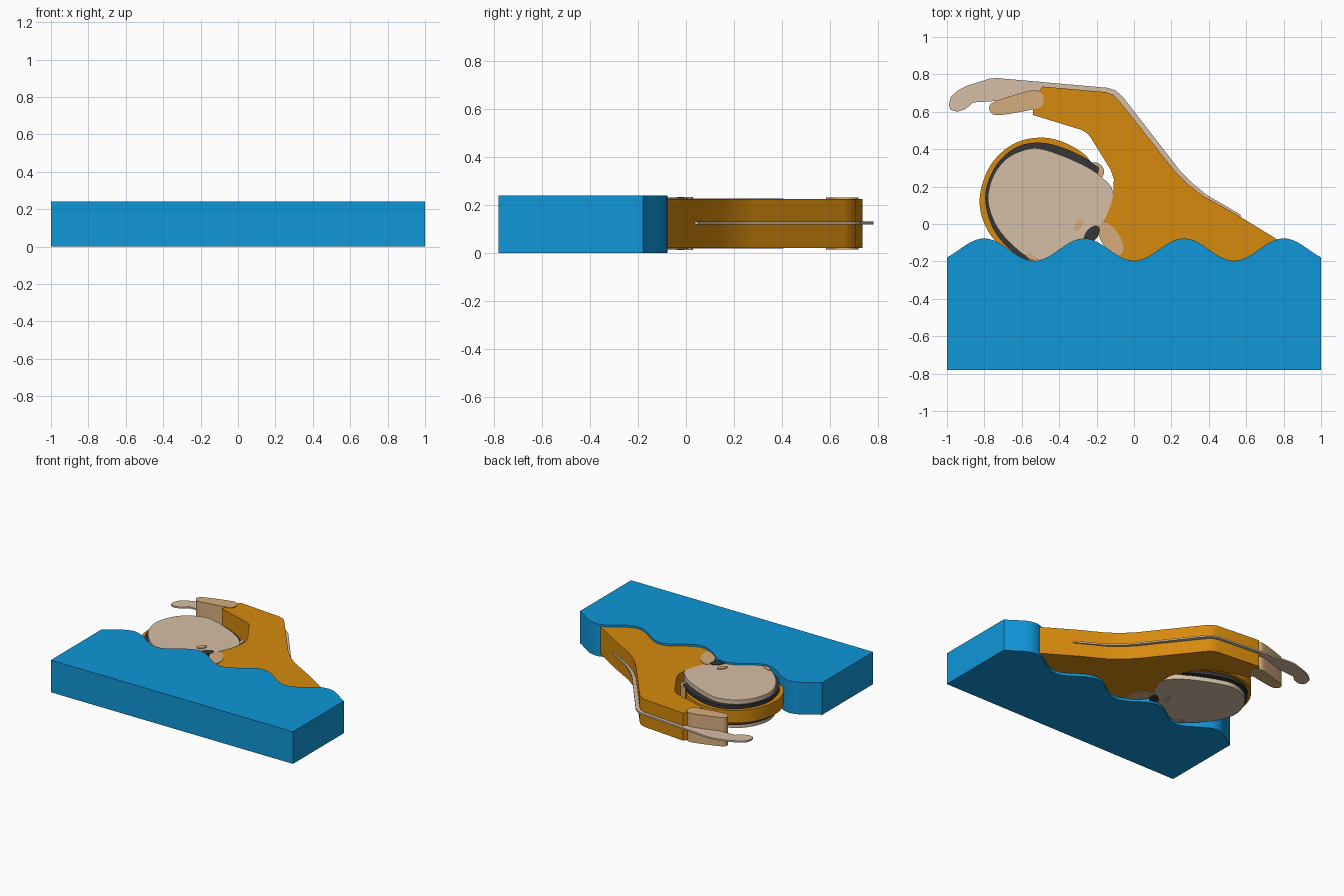
import bpy
import bmesh
import math

if "Cube" in bpy.data.objects:
    bpy.data.objects.remove(bpy.data.objects["Cube"], do_unlink=True)


def material(name, rgb):
    mat = bpy.data.materials.new(name)
    mat.use_nodes = True
    linear = [((c + 0.055) / 1.055) ** 2.4 for c in rgb]
    mat.diffuse_color = (*linear, 1)
    mat.node_tree.nodes["Principled BSDF"].inputs["Base Color"].default_value = (*linear, 1)
    return mat


blue = material("water blue", (0.06, 0.59, 0.85))
orange = material("suit orange", (0.84, 0.54, 0.05))
pale = material("pale skin", (0.84, 0.75, 0.65))
tan = material("tan skin", (0.84, 0.68, 0.49))
dark = material("charcoal", (0.21, 0.21, 0.21))


def smooth_loop(points, steps=6):
    """Closed Catmull-Rom curve through the points."""
    out = []
    n = len(points)
    for i in range(n):
        p = [points[(i + k) % n] for k in (-1, 0, 1, 2)]
        for s in range(steps):
            t = s / steps
            out.append(tuple(
                0.5 * (2 * b + (c - a) * t + (2 * a - 5 * b + 4 * c - d) * t * t
                       + (3 * b - a - 3 * c + d) * t ** 3)
                for a, b, c, d in zip(*p)))
    return out


def slab(name, outline, low, high, mat):
    """Extrude a flat outline between two heights."""
    bm = bmesh.new()
    face = bm.faces.new([bm.verts.new((x, y, low)) for x, y in outline])
    top = bmesh.ops.extrude_face_region(bm, geom=[face])["geom"]
    moved = [v for v in top if isinstance(v, bmesh.types.BMVert)]
    bmesh.ops.translate(bm, vec=(0, 0, high - low), verts=moved)
    bmesh.ops.recalc_face_normals(bm, faces=bm.faces)
    mesh = bpy.data.meshes.new(name)
    bm.to_mesh(mesh)
    bm.free()
    mesh.materials.append(mat)
    obj = bpy.data.objects.new(name, mesh)
    bpy.context.collection.objects.link(obj)
    bpy.ops.object.select_all(action="DESELECT")
    obj.select_set(True)
    bpy.context.view_layer.objects.active = obj
    bpy.ops.object.shade_smooth_by_angle(angle=math.radians(30))
    return obj


def oval(x, y, rx, ry, turn, count=28):
    c, s = math.cos(math.radians(turn)), math.sin(math.radians(turn))
    ring = [(rx * math.cos(a), ry * math.sin(a))
            for a in (2 * math.pi * i / count for i in range(count))]
    return [(x + u * c - v * s, y + u * s + v * c) for u, v in ring]


# Water block with a rippled back edge
xs = [1 - i / 40 for i in range(81)]
waves = [(x, -0.137 + 0.06 * math.cos(math.tau * (x - 0.267) / 0.534)) for x in xs]
slab("water", [(-1, -0.78), (1, -0.78)] + waves, 0, 0.24, blue)

# Torso and raised sleeve
body = [(-0.49, 0.735), (-0.15, 0.705), (-0.11, 0.69), (-0.08, 0.66), (0.22, 0.28),
        (0.29, 0.21), (0.37, 0.15), (0.55, 0.05), (0.77, -0.085), (0.7, -0.22),
        (0, -0.24), (-0.1, -0.16), (-0.07, -0.1), (-0.1, -0.04), (-0.165, 0.015),
        (-0.13, 0.1), (-0.11, 0.17), (-0.108, 0.24), (-0.125, 0.29), (-0.23, 0.46),
        (-0.25, 0.485), (-0.28, 0.503), (-0.54, 0.583), (-0.54, 0.66)]
slab("torso_and_sleeve", body, 0.02, 0.225, orange)

# Head: face, dark hair band and swim cap stepped outwards
face = [(-0.112, 0.16), (-0.16, 0.02), (-0.23, -0.06), (-0.36, -0.15), (-0.52, -0.19),
        (-0.62, -0.14), (-0.73, -0.02), (-0.78, 0.12), (-0.755, 0.25), (-0.68, 0.35),
        (-0.57, 0.4), (-0.47, 0.395), (-0.28, 0.32), (-0.16, 0.24)]
slab("face", smooth_loop(face), 0.018, 0.227, pale)
band = [(-0.2, 0.25), (-0.22, 0.325), (-0.36, 0.4), (-0.5, 0.435), (-0.63, 0.41),
        (-0.74, 0.31), (-0.795, 0.16), (-0.765, 0), (-0.68, -0.12), (-0.56, -0.19),
        (-0.4, -0.1)]
slab("hair_band", smooth_loop(band), 0.05, 0.195, dark)
cap = [(-0.25, 0.25), (-0.24, 0.345), (-0.36, 0.43), (-0.5, 0.462), (-0.65, 0.425),
       (-0.77, 0.31), (-0.825, 0.14), (-0.795, -0.01), (-0.7, -0.13), (-0.56, -0.2),
       (-0.4, -0.1)]
slab("swim_cap", smooth_loop(cap), 0.075, 0.17, orange)

# Facial details
slab("nose", oval(-0.215, 0.28, 0.055, 0.05, 0), 0.055, 0.19, tan)
slab("ear", oval(-0.55, -0.175, 0.035, 0.015, -25), 0.015, 0.23, tan)
slab("chin", oval(-0.125, -0.08, 0.1, 0.05, -58), 0.016, 0.229, tan)
slab("goggle", oval(-0.225, -0.055, 0.055, 0.032, 50), 0.015, 0.231, dark)
slab("eye", oval(-0.295, -0.005, 0.037, 0.02, 60), 0.013, 0.233, tan)

# Near hand, full thickness
hand = [(-0.77, 0.635), (-0.73, 0.66), (-0.57, 0.71), (-0.515, 0.713), (-0.485, 0.68),
        (-0.49, 0.635), (-0.53, 0.615), (-0.72, 0.582), (-0.768, 0.6)]
slab("near_hand", smooth_loop(hand), 0.015, 0.23, tan)

# Far arm, a thin plate following the sleeve and back
arm = [(-0.99, 0.635), (-0.98, 0.68), (-0.94, 0.715), (-0.89, 0.74), (-0.77, 0.778),
       (-0.73, 0.78), (-0.14, 0.728), (-0.1, 0.715), (-0.06, 0.68), (0.25, 0.28),
       (0.31, 0.22), (0.39, 0.155), (0.57, 0.05), (0.57, 0.03), (0.3, 0.17),
       (-0.1, 0.64), (-0.52, 0.68), (-0.7, 0.66), (-0.86, 0.65), (-0.9, 0.615),
       (-0.945, 0.6), (-0.98, 0.61)]
slab("far_arm", arm, 0.118, 0.13, pale)
